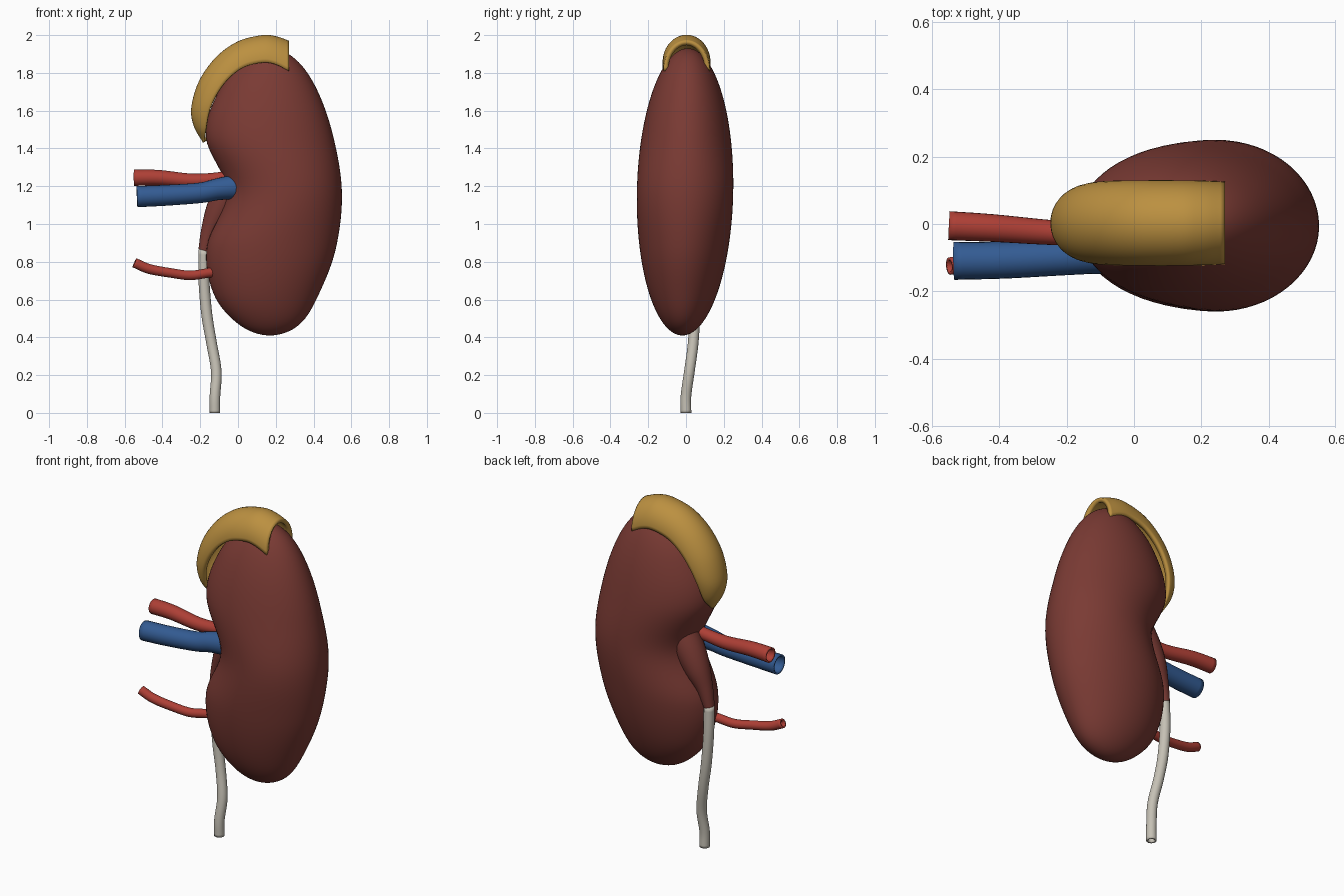
import bpy, bmesh
from math import sin, cos, pi
from mathutils import Vector

cube = bpy.data.objects.get("Cube")
if cube:
    bpy.data.objects.remove(cube, do_unlink=True)


def material(name, rgb):
    m = bpy.data.materials.new(name)
    m.use_nodes = True
    m.diffuse_color = (*rgb, 1)
    bsdf = next(n for n in m.node_tree.nodes if n.type == 'BSDF_PRINCIPLED')
    bsdf.inputs["Base Color"].default_value = (*rgb, 1)
    bsdf.inputs["Roughness"].default_value = 0.6
    return m


maroon = material("maroon", (0.195, 0.043, 0.034))
red = material("artery red", (0.42, 0.05, 0.036))
blue = material("vein blue", (0.033, 0.105, 0.29))
ochre = material("ochre", (0.5, 0.28, 0.052))
ivory = material("ivory", (0.56, 0.53, 0.46))


def smooth(rows, steps):
    """Spline through rows of numbers, with extrapolated ends."""
    p = [Vector(r) for r in rows]
    p = [2 * p[0] - p[1]] + p + [2 * p[-1] - p[-2]]
    out = []
    for i in range(1, len(p) - 2):
        a, b, c, d = p[i - 1:i + 3]
        for s in range(steps):
            t = s / steps
            out.append(b + 0.5 * t * (c - a + t * (2 * a - 5 * b + 4 * c - d
                                                  + t * (3 * (b - c) + d - a))))
    return out + [p[-2]]


def skin(name, rings, mat, closed=True, caps=False, wall=0):
    """Join rings of points into a surface."""
    bm = bmesh.new()
    rows = [[bm.verts.new(co) for co in ring] for ring in rings]
    n = len(rows[0])
    for a, b in zip(rows, rows[1:]):
        for j in range(n if closed else n - 1):
            k = (j + 1) % n
            bm.faces.new((a[j], a[k], b[k], b[j]))
    if caps:
        bm.faces.new(rows[0])
        bm.faces.new(rows[-1])
    bmesh.ops.remove_doubles(bm, verts=bm.verts, dist=0.0001)
    bmesh.ops.recalc_face_normals(bm, faces=bm.faces)
    mesh = bpy.data.meshes.new(name)
    bm.to_mesh(mesh)
    bm.free()
    mesh.materials.append(mat)
    obj = bpy.data.objects.new(name, mesh)
    bpy.context.collection.objects.link(obj)
    if wall:
        mod = obj.modifiers.new("wall", 'SOLIDIFY')
        mod.thickness = wall
        mod.offset = -1
    bpy.ops.object.select_all(action='DESELECT')
    obj.select_set(True)
    bpy.context.view_layer.objects.active = obj
    bpy.ops.object.shade_smooth_by_angle(angle=pi / 4)
    return obj


def tube(name, path, mat, caps=False, wall=0.009, sides=24):
    """Round tube through (x, y, z, radius) points."""
    pts = smooth(path, 6)
    rings = []
    for i, p in enumerate(pts):
        t = (pts[min(i + 1, len(pts) - 1)] - pts[max(i - 1, 0)]).xyz.normalized()
        u = Vector((0, 1, 0))
        u = (u - u.dot(t) * t).normalized()
        v = t.cross(u)
        rings.append([p.xyz + p.w * (cos(a) * u + sin(a) * v)
                      for a in (2 * pi * k / sides for k in range(sides))])
    return skin(name, rings, mat, caps=caps, wall=0 if caps else wall)


# Bean-shaped body: left and right edges at even angles from bottom to top
edges = smooth([(.17, .17), (.005, .325), (-.13, .43), (-.165, .52), (-.06, .55),
                (-.17, .505), (-.1, .42), (.04, .305), (.16, .16)], 8)
rings = []
for i, (left, right) in enumerate(edges):
    th = pi * i / (len(edges) - 1)
    z = 1.17 - 0.76 * cos(th)
    mid, rx, ry = (left + right) / 2, (right - left) / 2, 0.255 * sin(th)
    yc = -0.005 - 0.014 * cos(th)
    rings.append([(mid + rx * cos(a), yc + ry * sin(a), z)
                  for a in (2 * pi * k / 64 for k in range(64))])
skin("kidney_body", rings, maroon)

# Arched cap on the upper inner side: rim x, z, crest x, z, half width
crest = [(-.175, 1.445, -.185, 1.43, .025), (-.17, 1.5, -.235, 1.52, .075),
         (-.15, 1.6, -.247, 1.62, .108), (-.11, 1.69, -.205, 1.76, .122),
         (-.05, 1.77, -.115, 1.885, .126), (.03, 1.83, 0, 1.967, .127),
         (.13, 1.855, .13, 2, .127), (.2, 1.845, .205, 1.993, .126),
         (.27, 1.81, .27, 1.97, .123)]
rings = []
for i in range(len(smooth([c[:2] for c in crest], 5))):
    bx, bz = smooth([c[:2] for c in crest], 5)[i]
    ox, oz = smooth([c[2:4] for c in crest], 5)[i]
    w = smooth([(c[4], 0) for c in crest], 5)[i].x
    rings.append([(bx + (ox - bx) * sin(a), 0.003 + w * cos(a), bz + (oz - bz) * sin(a))
                  for a in (pi * k / 24 for k in range(25))])
skin("adrenal_cap", rings, ochre, closed=False, wall=0.025)

# Funnel from the hollow down to the drain tube
tube("renal_pelvis", [(.02, .03, 1.27, .09), (-.05, .035, 1.16, .085),
                      (-.105, .04, 1.06, .07), (-.152, .04, .96, .045),
                      (-.18, .04, .86, .03)], maroon, caps=True)
tube("ureter", [(-.18, .04, .865, .029), (-.18, .045, .7, .029), (-.165, .045, .52, .029),
                (-.14, .038, .37, .028), (-.115, .018, .22, .028),
                (-.122, 0, .09, .028), (-.122, 0, 0, .028)], ivory)

# Blood vessels
tube("renal_artery", [(-.55, -.005, 1.245, .043), (-.42, -.012, 1.245, .041),
                      (-.25, -.025, 1.23, .037), (-.12, -.03, 1.238, .034),
                      (.02, -.03, 1.26, .034)], red)
tube("renal_vein", [(-.535, -.11, 1.145, .056), (-.38, -.107, 1.152, .055),
                    (-.2, -.098, 1.165, .054), (-.1, -.09, 1.185, .058),
                    (.02, -.08, 1.2, .07)], blue)
tube("lower_artery", [(-.548, -.125, .795, .026), (-.47, -.118, .762, .026),
                      (-.35, -.105, .74, .025), (-.25, -.09, .728, .025),
                      (-.15, -.075, .742, .025), (-.06, -.06, .75, .025)], red)
